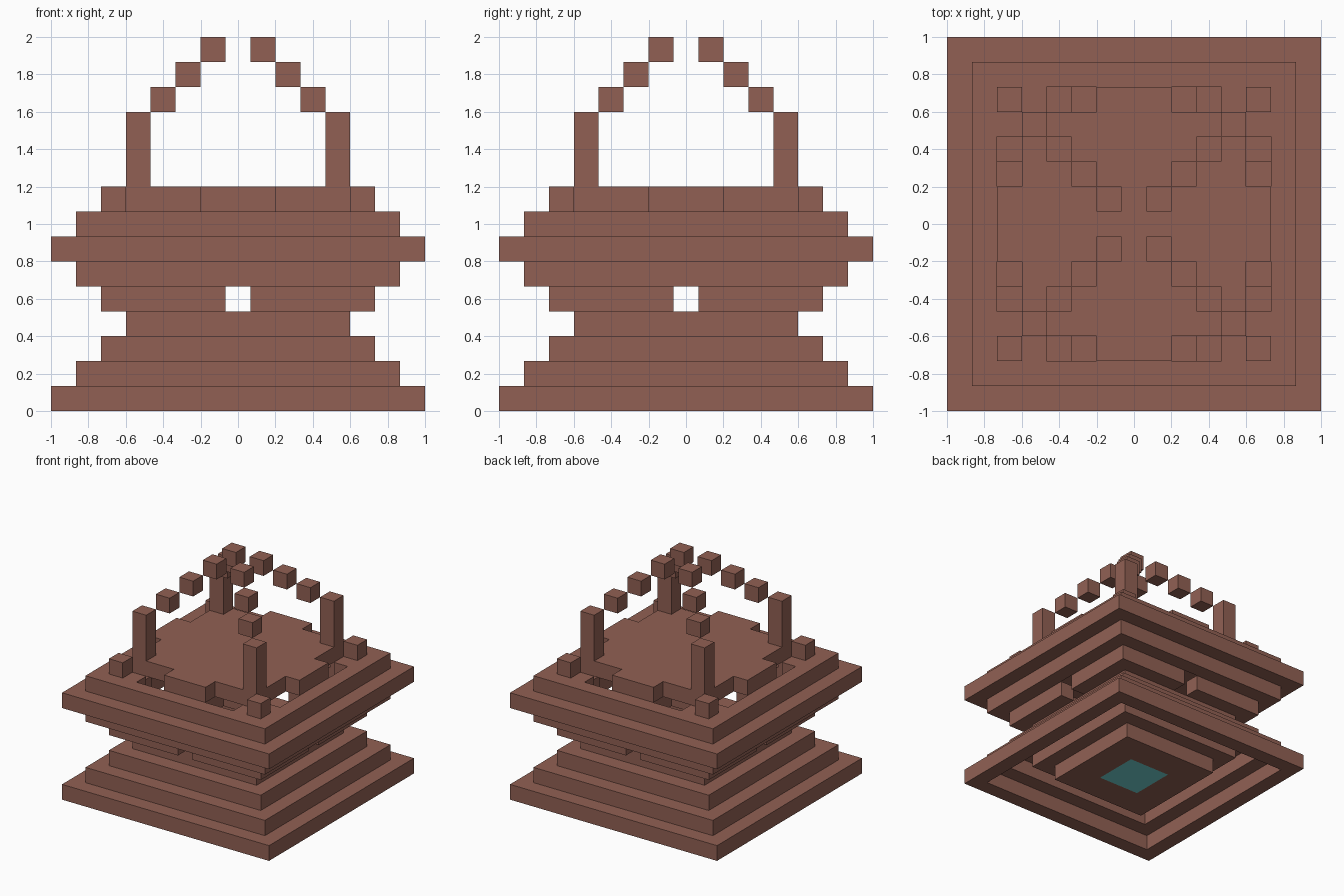
import bpy
import bmesh
from math import pi
from mathutils import Matrix

U = 2 / 15  # size of one block

old = bpy.data.objects.get("Cube")
if old:
    bpy.data.objects.remove(old, do_unlink=True)


def material(name, rgb):
    m = bpy.data.materials.new(name)
    m.use_nodes = True
    m.diffuse_color = (*rgb, 1)
    m.node_tree.nodes["Principled BSDF"].inputs["Base Color"].default_value = (*rgb, 1)
    return m


BROWN = material("terracotta brown", (0.285, 0.118, 0.088))
TEAL = material("teal", (0.17, 0.66, 0.65))


def finish(name, bm, mat=BROWN):
    bmesh.ops.recalc_face_normals(bm, faces=bm.faces)
    bm.transform(Matrix.Scale(U, 4))
    me = bpy.data.meshes.new(name)
    bm.to_mesh(me)
    bm.free()
    me.materials.append(mat)
    ob = bpy.data.objects.new(name, me)
    bpy.context.collection.objects.link(ob)
    return ob


def prism(name, pts, z, height=1, mat=BROWN, turns=1):
    """Upright prism over an outline, optionally repeated in quarter turns."""
    bm = bmesh.new()
    for k in range(turns):
        turn = Matrix.Rotation(k * pi / 2, 4, "Z")
        low = [bm.verts.new(turn @ Matrix.Translation((x, y, z)).translation) for x, y in pts]
        high = [bm.verts.new(v.co + Matrix.Translation((0, 0, height)).translation) for v in low]
        bm.faces.new(low)
        bm.faces.new(high)
        for i in range(len(low)):
            j = (i + 1) % len(low)
            bm.faces.new((low[i], low[j], high[j], high[i]))
    return finish(name, bm, mat)


def square(a, b):
    return [(a, a), (b, a), (b, b), (a, b)]


def corner(start, inner, outer):
    """L-shaped outline hugging one corner."""
    return [(start, outer), (outer, outer), (outer, start),
            (inner, start), (inner, inner), (start, inner)]


def ring(name, outer, inner, z):
    """Square frame one block high."""
    bm = bmesh.new()
    loops = []
    for r, h in ((outer, z), (outer, z + 1), (inner, z + 1), (inner, z)):
        loops.append([bm.verts.new((sx * r, sy * r, h))
                      for sx, sy in ((-1, -1), (1, -1), (1, 1), (-1, 1))])
    for a, b in zip(loops, loops[1:] + loops[:1]):
        for i in range(4):
            j = (i + 1) % 4
            bm.faces.new((a[i], a[j], b[j], b[i]))
    return finish(name, bm)


# Stepped base, hollow underneath
ring("base_step_lower", 7.5, 6.5, 0)
ring("base_step_middle", 6.5, 5.5, 1)
ring("base_step_upper", 5.5, 4.5, 2)
ring("waist", 4.5, 3.5, 3)

# Sunken basin hanging inside the base, with a coloured centre
ring("basin_wall", 4.5, 3.5, 1)
ring("basin_floor", 3.5, 1.5, 0)
prism("basin_centre", square(-1.5, 1.5), 0, mat=TEAL)

# Pierced wall: four corner pieces with a window in each side
prism("pierced_wall", corner(.5, 4.5, 5.5), 4, turns=4)

# Flaring bowl
ring("bowl_step_lower", 6.5, 5.5, 5)
ring("bowl_rim", 7.5, 6.5, 6)
ring("bowl_step_upper", 6.5, 5.5, 7)

# Stepped corner brackets beneath the deck
prism("bracket_lower", corner(2.5, 4.5, 6.5), 6, turns=4)
prism("bracket_upper", corner(3.5, 4.5, 5.5), 7, turns=4)

# Deck with an arm on each side
arm = [(4.5, -4.5), (4.5, -1.5), (5.5, -1.5), (5.5, 1.5), (4.5, 1.5)]
deck = []
for _ in range(4):
    deck += arm
    arm = [(-y, x) for x, y in arm]
prism("deck", deck, 8)
prism("corner_blocks", square(4.5, 5.5), 8, turns=4)

# Posts and the floating blocks that lean towards the top
prism("posts", square(3.5, 4.5), 9, 3, turns=4)
for i in range(3):
    prism(f"arch_blocks_{i + 1}", square(2.5 - i, 3.5 - i), 12 + i, turns=4)
